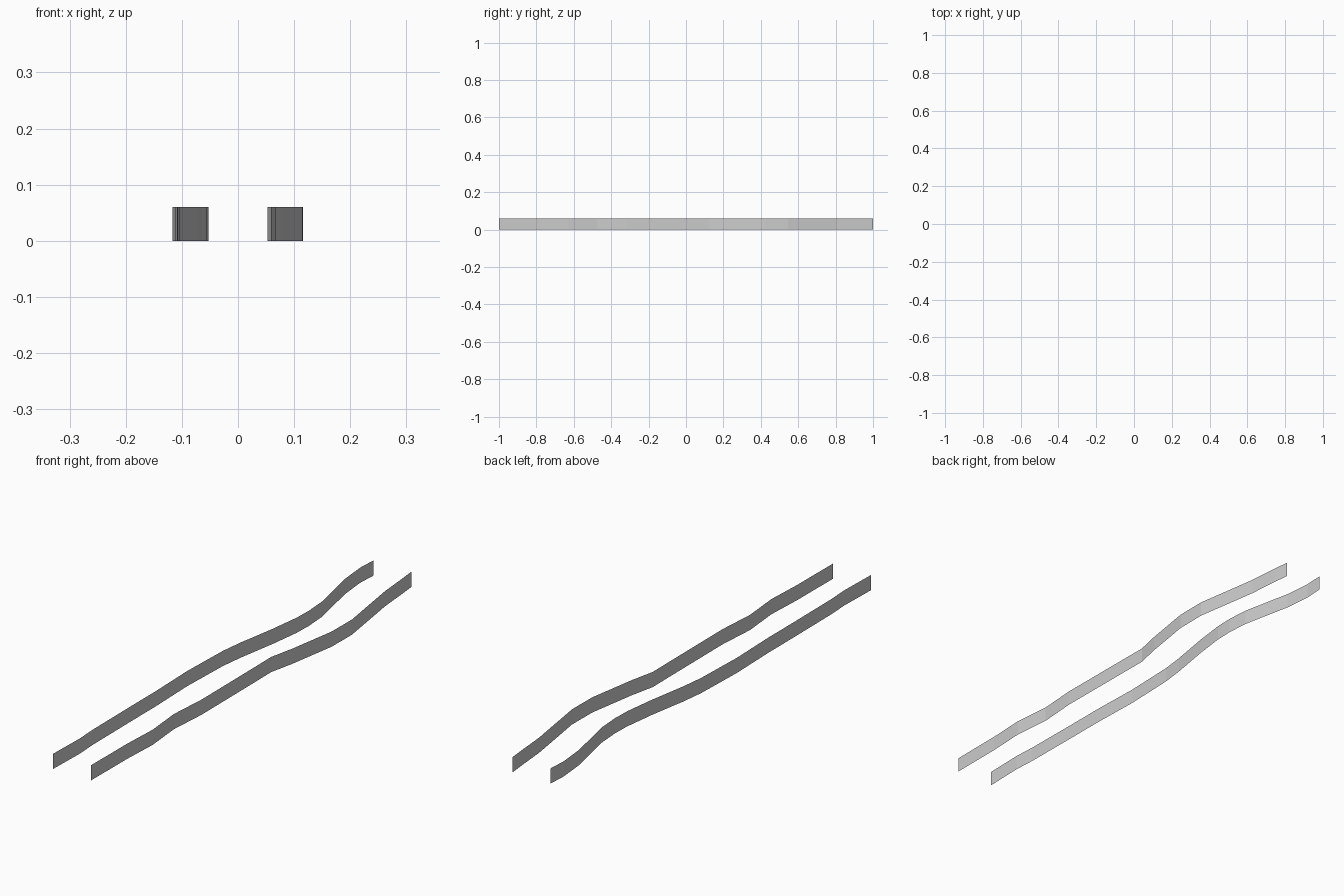
import bpy
import bmesh

if "Cube" in bpy.data.objects:
    bpy.data.objects.remove(bpy.data.objects["Cube"])

HEIGHT = 0.06

# Plan paths (x, y) of the two winding, paper-thin strips, front to back
LEFT = [(-.108, -1), (-.104, -.84), (-.109, -.75), (-.111, -.485), (-.111, -.36),
        (-.117, -.15), (-.110, .064), (-.099, .155), (-.071, .32), (-.055, .446),
        (-.053, .52), (-.059, .608), (-.102, .815), (-.112, .923), (-.108, 1)]
RIGHT = [(.059, -1), (.060, -.78), (.067, -.628), (.053, -.476), (.064, -.319),
         (.062, .018), (.061, .12), (.083, .222), (.115, .421), (.116, .546),
         (.075, .81), (.065, .93), (.058, 1)]


def strip(name, path):
    """Extrude an open plan path straight up into a single-layer wall."""
    bm = bmesh.new()
    verts = [bm.verts.new((x, y, 0)) for x, y in path]
    edges = [bm.edges.new(pair) for pair in zip(verts, verts[1:])]
    top = bmesh.ops.extrude_edge_only(bm, edges=edges)["geom"]
    top_verts = [g for g in top if isinstance(g, bmesh.types.BMVert)]
    bmesh.ops.translate(bm, verts=top_verts, vec=(0, 0, HEIGHT))
    bmesh.ops.recalc_face_normals(bm, faces=bm.faces[:])
    mesh = bpy.data.meshes.new(name)
    bm.to_mesh(mesh)
    bm.free()
    obj = bpy.data.objects.new(name, mesh)
    bpy.context.collection.objects.link(obj)
    return obj


strip("left_wall_strip", LEFT)
strip("right_wall_strip", RIGHT)
